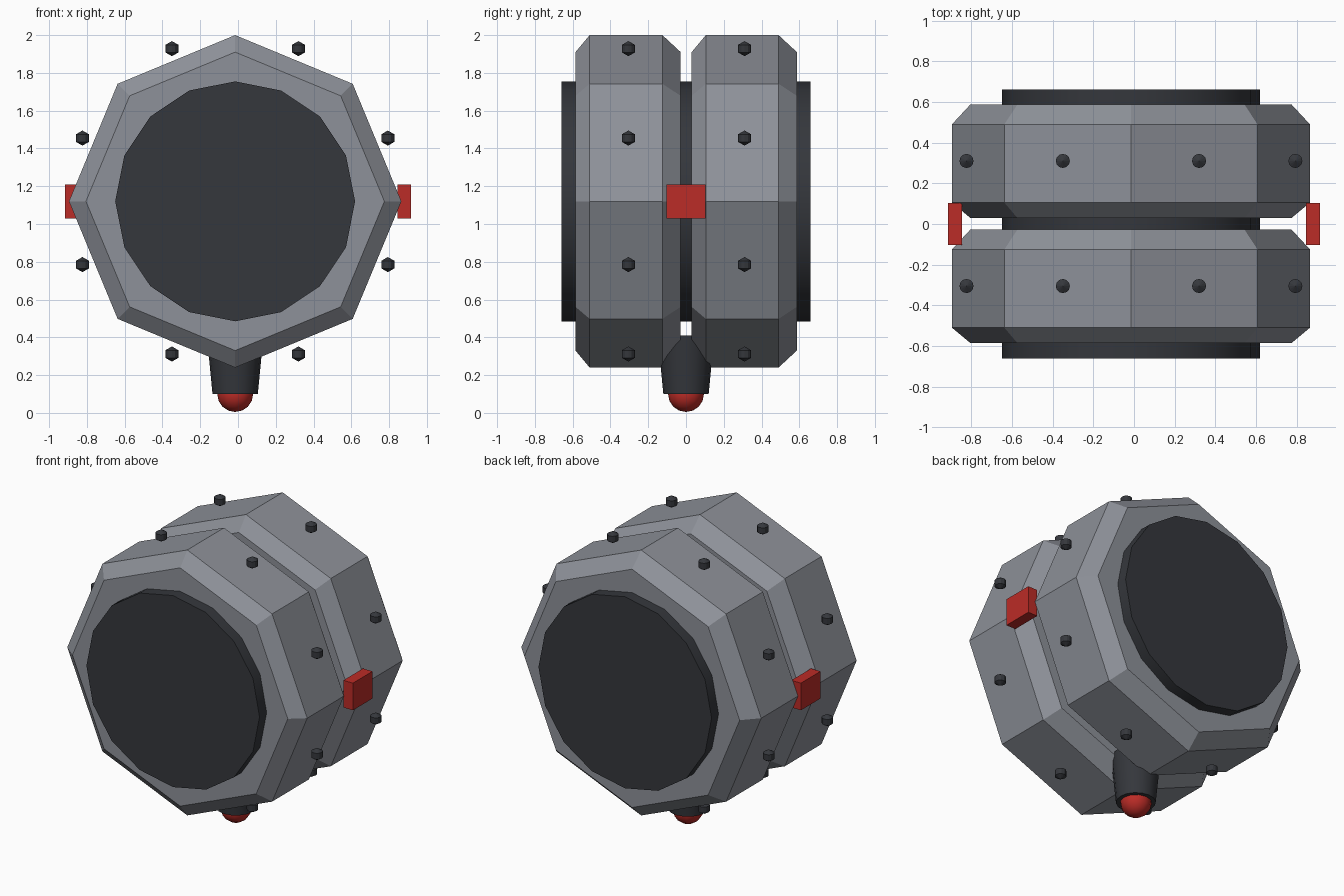
import bpy, bmesh
from math import cos, sin, pi, radians
from mathutils import Matrix, Vector

if "Cube" in bpy.data.objects:
    bpy.data.objects.remove(bpy.data.objects["Cube"])

CX, CZ = -0.015, 1.12   # axis of the drum


def material(name, rgb):
    m = bpy.data.materials.new(name)
    m.diffuse_color = (*rgb, 1)
    m.use_nodes = True
    m.node_tree.nodes["Principled BSDF"].inputs["Base Color"].default_value = m.diffuse_color
    return m


GREY = material("armour_grey", (0.27, 0.285, 0.32))
DARK = material("dark_metal", (0.035, 0.038, 0.045))
RED = material("red_paint", (0.50, 0.025, 0.02))


def add(name, bm, mat, smooth=False):
    bmesh.ops.recalc_face_normals(bm, faces=bm.faces[:])
    me = bpy.data.meshes.new(name)
    bm.to_mesh(me)
    bm.free()
    for p in me.polygons:
        p.use_smooth = smooth
    me.materials.append(mat)
    ob = bpy.data.objects.new(name, me)
    bpy.context.collection.objects.link(ob)
    if smooth:
        bpy.ops.object.select_all(action='DESELECT')
        bpy.context.view_layer.objects.active = ob
        ob.select_set(True)
        bpy.ops.object.shade_smooth_by_angle(angle=radians(35))
        ob.select_set(False)
    return ob


def drum(name, profile, sides, mat, smooth=False):
    """Loft capped polygons along y; profile is a list of (y, radius)."""
    bm = bmesh.new()
    loops = [[bm.verts.new((CX + r * sin(2 * pi * i / sides), y,
                            CZ + r * cos(2 * pi * i / sides)))
              for i in range(sides)] for y, r in profile]
    for a, b in zip(loops, loops[1:]):
        for i in range(sides):
            j = (i + 1) % sides
            bm.faces.new((a[i], a[j], b[j], b[i]))
    bm.faces.new(loops[0])
    bm.faces.new(loops[-1])
    return add(name, bm, mat, smooth)


def sphere(name, centre, radius, u, v, mat, smooth=False):
    bm = bmesh.new()
    bmesh.ops.create_uvsphere(bm, u_segments=u, v_segments=v, radius=radius,
                              matrix=Matrix.Translation(centre))
    return add(name, bm, mat, smooth)


# Dark core running through both rings
drum("core_cylinder", [(-0.66, 0.635), (0.66, 0.635)], 16, DARK, True)

# Two bevelled octagonal armour rings, each with a bolt over every face
for label, dy in (("front", 0.0), ("back", 0.615)):
    drum(label + "_octagon_ring",
         [(-0.585 + dy, 0.79), (-0.51 + dy, 0.88),
          (-0.125 + dy, 0.88), (-0.028 + dy, 0.79)], 8, GREY)
    for k in range(8):
        a = radians(22.5 + 45 * k)
        pos = Vector((CX + 0.875 * sin(a), -0.305 + dy, CZ + 0.875 * cos(a)))
        sphere(f"{label}_bolt_{k + 1}", pos, 0.04, 12, 3, DARK)

# Red side blocks bridging the gap
for label, s in (("left", -1), ("right", 1)):
    bm = bmesh.new()
    bmesh.ops.create_cube(bm, size=1, matrix=Matrix.Translation((s * 0.88, 0, 1.12))
                          @ Matrix.Diagonal((0.07, 0.205, 0.18, 1)))
    add(label + "_side_block", bm, RED)

# Tapered nozzle underneath with a red ball tip
bm = bmesh.new()
bmesh.ops.create_cone(bm, cap_ends=True, segments=16, radius1=0.12, radius2=0.15,
                      depth=0.31, matrix=Matrix.Translation((CX, 0, 0.255)))
add("bottom_nozzle", bm, DARK, True)
sphere("nozzle_tip", (CX, 0, 0.1), 0.095, 12, 8, RED, True)
